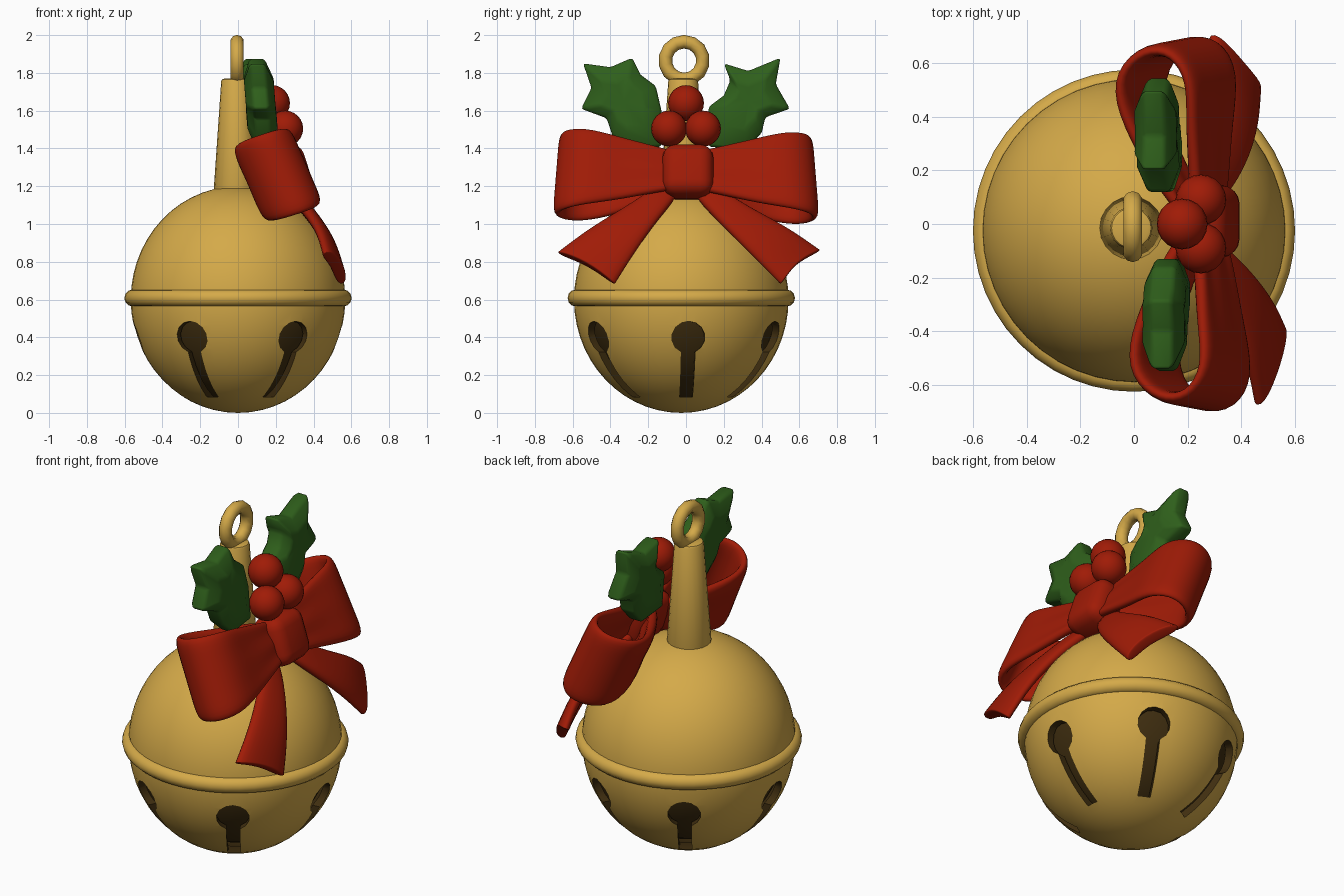
import bpy, bmesh, math
from mathutils import Vector, Matrix

if "Cube" in bpy.data.objects:
    bpy.data.objects.remove(bpy.data.objects["Cube"])


def material(name, rgb):
    m = bpy.data.materials.new(name)
    m.diffuse_color = (*rgb, 1)
    m.use_nodes = True
    m.node_tree.nodes["Principled BSDF"].inputs["Base Color"].default_value = m.diffuse_color
    return m


GOLD = material("gold", (0.66, 0.40, 0.066))
DARK = material("dark_inside", (0.05, 0.027, 0.005))
RED = material("ribbon_red", (0.35, 0.011, 0.002))
GREEN = material("leaf_green", (0.028, 0.115, 0.011))


def make(name, verts, faces, *mats):
    me = bpy.data.meshes.new(name)
    me.from_pydata([tuple(v) for v in verts], [], faces)
    bm = bmesh.new()
    bm.from_mesh(me)
    bmesh.ops.recalc_face_normals(bm, faces=bm.faces)
    bm.to_mesh(me)
    bm.free()
    ob = bpy.data.objects.new(name, me)
    bpy.context.collection.objects.link(ob)
    for m in mats:
        me.materials.append(m)
    return ob


def finish(ob, angle=40):
    """Apply the modifiers, then smooth while keeping sharp edges."""
    bpy.ops.object.select_all(action='DESELECT')
    bpy.context.view_layer.objects.active = ob
    ob.select_set(True)
    for mod in list(ob.modifiers):
        bpy.ops.object.modifier_apply(modifier=mod.name)
    bpy.ops.object.shade_smooth_by_angle(angle=math.radians(angle))


def named(name, mat):
    ob = bpy.context.object
    ob.name = name
    ob.data.materials.append(mat)
    return ob


def ribbon(name, rows, thick):
    """Sheet through rows of points, thickened and rounded."""
    n = len(rows[0])
    verts = [p for row in rows for p in row]
    faces = [(i * n + j, i * n + j + 1, (i + 1) * n + j + 1, (i + 1) * n + j)
             for i in range(len(rows) - 1) for j in range(n - 1)]
    ob = make(name, verts, faces, RED)
    s = ob.modifiers.new("thickness", 'SOLIDIFY')
    s.thickness, s.offset = thick, 0
    ob.modifiers.new("round", 'SUBSURF').levels = 2
    finish(ob, 60)


CY = -0.025  # bell axis


def bell_sphere(name, mat, scale):
    bpy.ops.mesh.primitive_uv_sphere_add(segments=48, ring_count=28, radius=1)
    ob = named(name, mat)
    ob.data.transform(Matrix.Translation((0, CY, 0.6)) @
                      Matrix.Diagonal((0.568 * scale, 0.568 * scale, 0.6 * scale, 1)))
    return ob


# Bell shell, with a dark core behind the slots
finish(bell_sphere("dark_core", DARK, 0.90))
bell = bell_sphere("bell_body", GOLD, 1)
bell.data.materials.append(DARK)
s = bell.modifiers.new("shell", 'SOLIDIFY')
s.thickness, s.offset, s.material_offset = 0.04, -1, 1

# Six keyhole slots around the lower half
key = [(-0.034, 0.085), (0.034, 0.085)]
for i in range(13):
    a = math.radians(-65 + i * 310 / 12)
    key.append((0.088 * math.cos(a), 0.4 + 0.085 * math.sin(a)))
    if math.degrees(a) > 225:
        key[-1] = (-0.036, 0.323)
        break
verts, faces = [], []
n = len(key)
for k in range(6):
    rot = Matrix.Rotation(k * math.pi / 3 + math.radians(3), 3, 'Z')
    b = len(verts)
    for r in (0.19, 0.8):
        verts += [rot @ Vector((r, u, z)) + Vector((0, CY + 0.01, 0)) for u, z in key]
    faces += [tuple(range(b, b + n)), tuple(range(b + n, b + 2 * n))]
    faces += [(b + i, b + (i + 1) % n, b + n + (i + 1) % n, b + n + i) for i in range(n)]
cutter = make("slot_cutter", verts, faces, DARK)
cutter.hide_render = True
cutter.hide_set(True)
c = bell.modifiers.new("slots", 'BOOLEAN')
c.operation, c.object, c.solver = 'DIFFERENCE', cutter, 'EXACT'
finish(bell, 35)

# Rim band, stem and hanging ring
bpy.ops.mesh.primitive_torus_add(location=(0, CY, 0.608), major_radius=0.557, minor_radius=0.045,
                                 major_segments=48, minor_segments=12)
finish(named("rim_band", GOLD), 60)
bpy.ops.mesh.primitive_cone_add(vertices=20, radius1=0.122, radius2=0.078, depth=0.64,
                                location=(-0.01, -0.015, 1.45))
stem = named("stem", GOLD)
b = stem.modifiers.new("soft_edge", 'BEVEL')
b.width, b.segments = 0.015, 2
finish(stem)
bpy.ops.mesh.primitive_torus_add(location=(-0.005, -0.01, 1.865), rotation=(0, math.pi / 2, 0),
                                 major_radius=0.1, minor_radius=0.036,
                                 major_segments=14, minor_segments=10)
finish(named("hanging_ring", GOLD), 60)

# Bow frame: leans back against the bell
ORIGIN = Vector((0.24, 0, 1.27))
OUT, UP = Vector((0.95, 0, 0.31)), Vector((-0.31, 0, 0.95))


def bow(y, out, up):
    return ORIGIN + Vector((0, y, 0)) + OUT * out + UP * up


# Bow loops: side, outward offset, half width
loop = [(0.04, 0.05, 0.11), (0.18, 0.07, 0.14), (0.38, 0.09, 0.19), (0.57, 0.12, 0.225),
        (0.68, 0.05, 0.235), (0.69, -0.06, 0.235), (0.60, -0.17, 0.23), (0.42, -0.18, 0.2),
        (0.2, -0.09, 0.14), (0.04, 0.0, 0.11)]
for side, label, shift in ((-1, "front", 0.0), (1, "back", -0.06)):
    rows = []
    for y, o, w in loop:
        fold = 0.03 * max(0, 1 - y / 0.5)
        o += shift * min(1, y / 0.5)
        # the lower edge flares out further than the upper one
        rows.append([bow(side * (y - 0.035 * (j / 4) * (y > 0.5)), o - fold * (j % 2) + 0.02 * (1 - j / 2),
                         w * (j / 2 - 1)) for j in range(5)])
    ribbon("bow_loop_" + label, rows, 0.055)

# Bow tails: inner, middle and outer edge points, ending in a notch
tails = {
    "front": [((0.25, -0.02, 1.17), (0.25, -0.07, 1.2), (0.24, -0.12, 1.23)),
              ((0.39, -0.14, 1.03), (0.37, -0.22, 1.06), (0.33, -0.30, 1.10)),
              ((0.49, -0.26, 0.86), (0.47, -0.37, 0.93), (0.41, -0.50, 0.99)),
              ((0.54, -0.38, 0.69), (0.51, -0.52, 0.80), (0.45, -0.67, 0.85))],
    "back": [((0.25, 0.02, 1.17), (0.25, 0.07, 1.2), (0.24, 0.12, 1.23)),
             ((0.37, 0.15, 1.03), (0.34, 0.23, 1.06), (0.30, 0.31, 1.10)),
             ((0.44, 0.32, 0.86), (0.40, 0.42, 0.93), (0.32, 0.53, 0.99)),
             ((0.45, 0.50, 0.69), (0.39, 0.57, 0.80), (0.28, 0.70, 0.86))]}
for label, rows in tails.items():
    rows = [[Vector(p) + Vector((0.012, 0, 0)) for p in row] for row in rows]
    before, end = rows[-2], rows[-1]
    # widen the end and hold its corners crisp
    end = [p + (p - end[1]) * 0.08 for p in end]
    rows[-1:] = [[a.lerp(p, t) for a, p in zip(before, end)] for t in (0.85, 1.0, 1.04)]
    ribbon("bow_tail_" + label, rows, 0.065)

# Bow knot
bpy.ops.mesh.primitive_cube_add(size=1)
knot = named("bow_knot", RED)
knot.data.transform(Matrix.Translation((0.275, 0.01, 1.275)) @ Matrix.Rotation(math.radians(-18), 4, 'Y')
                    @ Matrix.Diagonal((0.2, 0.27, 0.28, 1)))
b = knot.modifiers.new("round", 'BEVEL')
b.width, b.segments = 0.07, 4
finish(knot, 60)

# Holly leaves: spiky outline with a swollen middle
front_leaf = [(-0.13, 1.41), (-0.13, 1.60), (-0.16, 1.73), (-0.24, 1.79), (-0.285, 1.88), (-0.40, 1.83),
              (-0.545, 1.85), (-0.50, 1.72), (-0.555, 1.61), (-0.42, 1.56), (-0.39, 1.47), (-0.30, 1.39)]
back_leaf = [(0.12, 1.41), (0.12, 1.62), (0.20, 1.68), (0.235, 1.76), (0.20, 1.85), (0.33, 1.81),
             (0.50, 1.88), (0.475, 1.74), (0.55, 1.61), (0.42, 1.565), (0.40, 1.48), (0.31, 1.39)]
for outline, label, x in ((front_leaf, "front", 0.12), (back_leaf, "back", 0.09)):
    mid = Vector((math.copysign(0.33, outline[0][0]), 1.65))
    n = len(outline)
    verts, faces = [], []
    for scale, off in ((0.55, -0.08), (1, -0.04), (1, 0.04), (0.55, 0.08)):
        for p in outline:
            q = mid + (Vector(p) - mid) * scale
            verts.append((x + off - 0.08 * (q.y - 1.63), q.x, q.y))
    for r in range(3):
        faces += [(r * n + i, r * n + (i + 1) % n, (r + 1) * n + (i + 1) % n, (r + 1) * n + i)
                  for i in range(n)]
    # middle, sunk slightly
    verts += [(x - 0.07, mid.x, mid.y), (x + 0.07, mid.x, mid.y)]
    faces += [(i, (i + 1) % n, 4 * n) for i in range(n)]
    faces += [(3 * n + i, 3 * n + (i + 1) % n, 4 * n + 1) for i in range(n)]
    leaf = make("holly_leaf_" + label, verts, faces, GREEN)
    b = leaf.modifiers.new("soft_edge", 'BEVEL')
    b.width, b.segments = 0.014, 2
    finish(leaf, 70)

# Berries
for i, p in enumerate([(0.18, 0.0, 1.64), (0.25, -0.09, 1.505), (0.25, 0.09, 1.505)]):
    bpy.ops.mesh.primitive_uv_sphere_add(segments=20, ring_count=12, radius=0.095, location=p)
    finish(named("berry_%d" % (i + 1), RED), 60)
